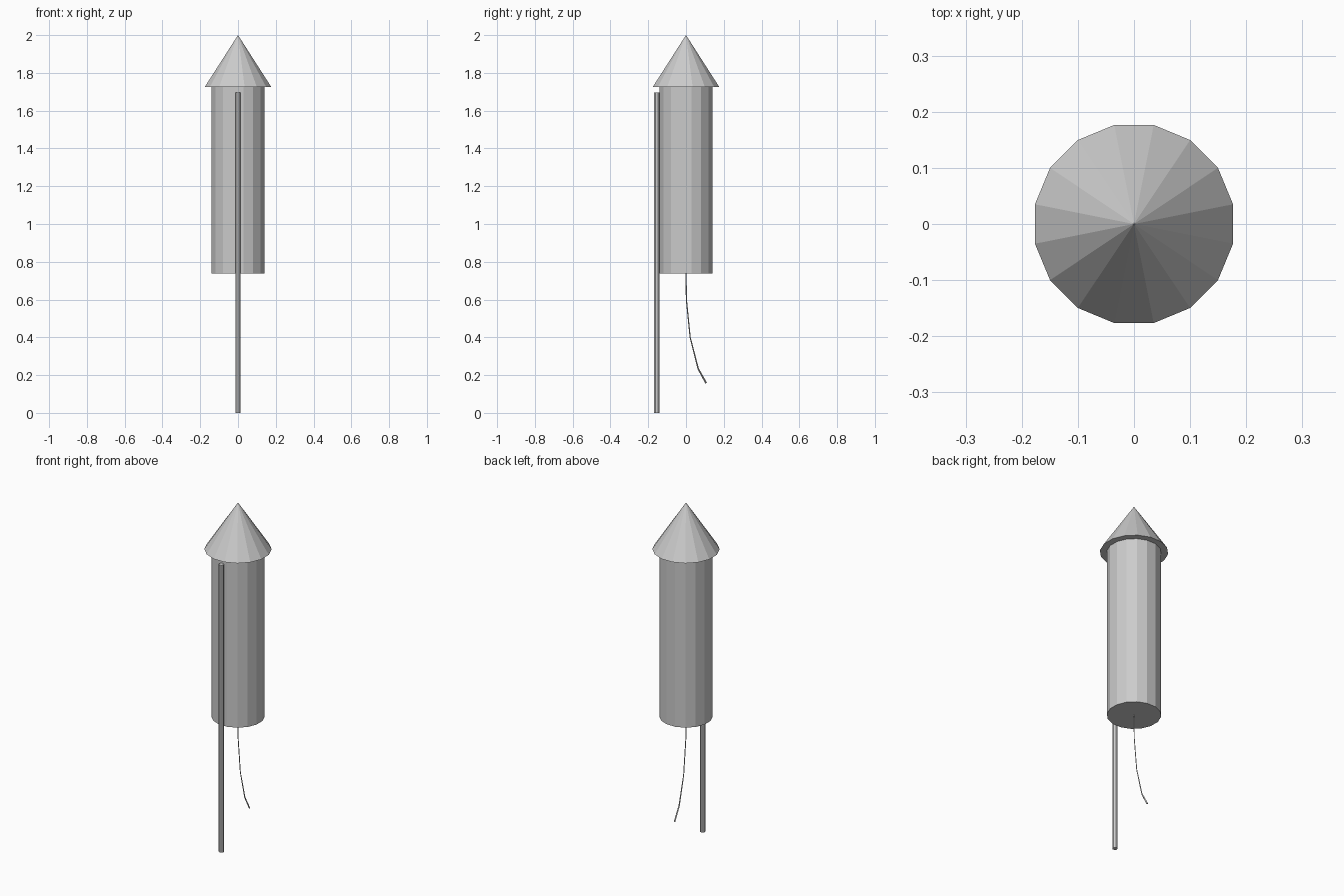
import bpy, math

if "Cube" in bpy.data.objects:
    bpy.data.objects.remove(bpy.data.objects["Cube"])


def tapered(name, sides, r_bottom, r_top, z0, z1, x=0.0, y=0.0):
    """Flat-shaded prism or cone between two heights, faces square to the axes."""
    bpy.ops.mesh.primitive_cone_add(
        vertices=sides, radius1=r_bottom, radius2=r_top, depth=z1 - z0,
        location=(x, y, (z0 + z1) / 2), rotation=(0, 0, math.pi / sides))
    obj = bpy.context.object
    obj.name = name
    return obj


# Tube and pointed cap
tapered("body_tube", 16, 0.143, 0.143, 0.738, 1.725)
tapered("nose_cone", 16, 0.18, 0.0, 1.725, 2.0)

# Guide stick at the front
tapered("guide_stick", 8, 0.0145, 0.0145, 0.0, 1.695, y=-0.155)

# Curved fuse hanging below the tube: (y, z, radius)
path = [(0.0, 0.745, 0.003), (0.002, 0.6, 0.003), (0.022, 0.4, 0.003),
        (0.064, 0.235, 0.004), (0.107, 0.157, 0.005)]
curve = bpy.data.curves.new("fuse", "CURVE")
curve.dimensions = "3D"
curve.bevel_depth = 1.0
curve.bevel_resolution = 0
curve.use_fill_caps = True
spline = curve.splines.new("POLY")
spline.points.add(len(path) - 1)
for point, (y, z, r) in zip(spline.points, path):
    point.co = (0, y, z, 1)
    point.radius = r
spline.use_smooth = False
fuse = bpy.data.objects.new("fuse", curve)
bpy.context.collection.objects.link(fuse)
bpy.ops.object.select_all(action="DESELECT")
fuse.select_set(True)
bpy.context.view_layer.objects.active = fuse
bpy.ops.object.convert(target="MESH")
